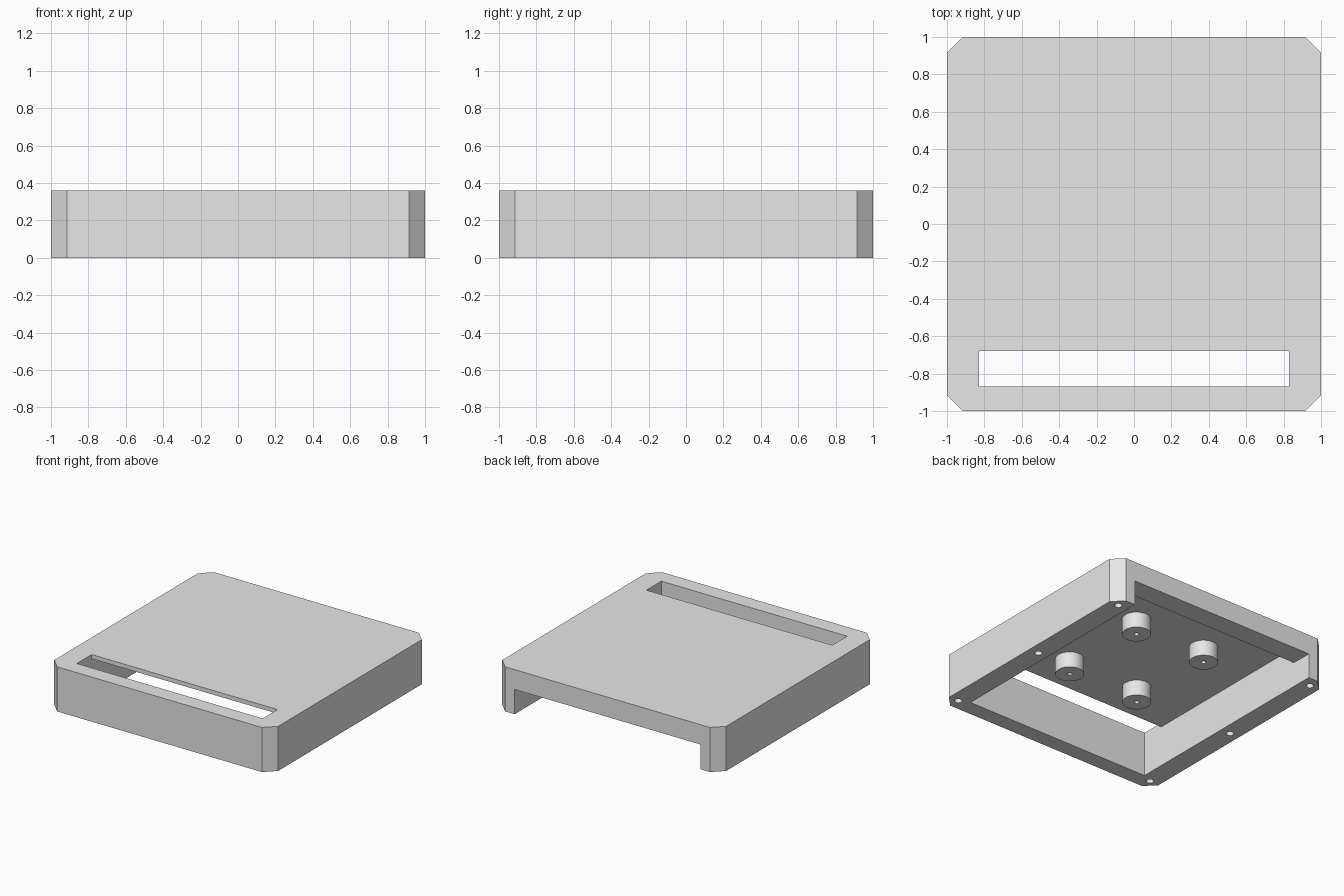
import bpy
import bmesh
from mathutils import Matrix

cube = bpy.data.objects.get("Cube")
if cube:
    bpy.data.objects.remove(cube, do_unlink=True)

HEIGHT = 0.36
CHAMFER = 0.085
INNER_X = 0.83
FRONT_Y, BACK_Y = -0.87, 0.83
PLATE_Z = 0.326       # underside of the top plate
BOSS_Z = 0.2          # lower end of the bosses and of the back beam

grey = bpy.data.materials.new("plain_grey")
grey.use_nodes = True
grey.diffuse_color = (0.8, 0.8, 0.8, 1)
grey.node_tree.nodes["Principled BSDF"].inputs["Base Color"].default_value = (0.8, 0.8, 0.8, 1)


def finish(bm, name):
    bmesh.ops.recalc_face_normals(bm, faces=bm.faces)
    mesh = bpy.data.meshes.new(name)
    bm.to_mesh(mesh)
    bm.free()
    mesh.materials.append(grey)
    obj = bpy.data.objects.new(name, mesh)
    bpy.context.collection.objects.link(obj)
    return obj


def prism(name, outline, z0, z1):
    """Extrude a flat outline from z0 to z1."""
    bm = bmesh.new()
    base = bm.faces.new([bm.verts.new((x, y, z0)) for x, y in outline])
    top = bmesh.ops.extrude_face_region(bm, geom=[base])["geom"]
    moved = [v for v in top if isinstance(v, bmesh.types.BMVert)]
    bmesh.ops.translate(bm, verts=moved, vec=(0, 0, z1 - z0))
    return finish(bm, name)


def box(name, x, y0, y1, z0, z1):
    return prism(name, [(-x, y0), (x, y0), (x, y1), (-x, y1)], z0, z1)


def cylinders(name, centres, radius, z0, z1, sides):
    bm = bmesh.new()
    for x, y in centres:
        bmesh.ops.create_cone(bm, cap_ends=True, segments=sides, radius1=radius,
                              radius2=radius, depth=z1 - z0,
                              matrix=Matrix.Translation((x, y, (z0 + z1) / 2)))
    return finish(bm, name)


def cut(target, cutter):
    cutter.hide_render = True
    mod = target.modifiers.new("cut", "BOOLEAN")
    mod.operation = "DIFFERENCE"
    mod.solver = "EXACT"
    mod.object = cutter
    bpy.context.view_layer.objects.active = target
    bpy.ops.object.modifier_apply(modifier=mod.name)
    bpy.data.objects.remove(cutter, do_unlink=True)


def smooth(obj):
    bpy.ops.object.select_all(action="DESELECT")
    obj.select_set(True)
    bpy.context.view_layer.objects.active = obj
    bpy.ops.object.shade_smooth_by_angle(angle=0.6)


# Housing: block with chamfered corners
c = 1 - CHAMFER
outline = [(-c, -1), (c, -1), (1, -c), (1, c), (c, 1), (-c, 1), (-1, c), (-1, -c)]
housing = prism("housing", outline, 0, HEIGHT)

# Hollow underside, front slot through the plate, opening in the back wall
cut(housing, box("cavity_cutter", INNER_X, FRONT_Y, BACK_Y, -0.1, PLATE_Z))
cut(housing, box("slot_cutter", INNER_X, FRONT_Y, -0.68, 0.1, 0.5))
cut(housing, box("back_cutter", INNER_X, 0.5, 1.1, -0.1, BOSS_Z))

# Blind screw holes in the rim
rim_holes = [(x, y) for x in (-0.915, 0.915) for y in (-0.91, 0, 0.91)]
cut(housing, cylinders("rim_hole_cutter", rim_holes, 0.028, -0.1, 0.2, 24))
smooth(housing)

# Four bosses under the plate, each with a pilot hole
centres = [(x, 0.03 + y) for x in (-0.32, 0.32) for y in (-0.38, 0.38)]
bosses = cylinders("mounting_bosses", centres, 0.106, BOSS_Z, PLATE_Z, 48)
cut(bosses, cylinders("boss_hole_cutter", centres, 0.018, 0.1, 0.3, 16))
smooth(bosses)
